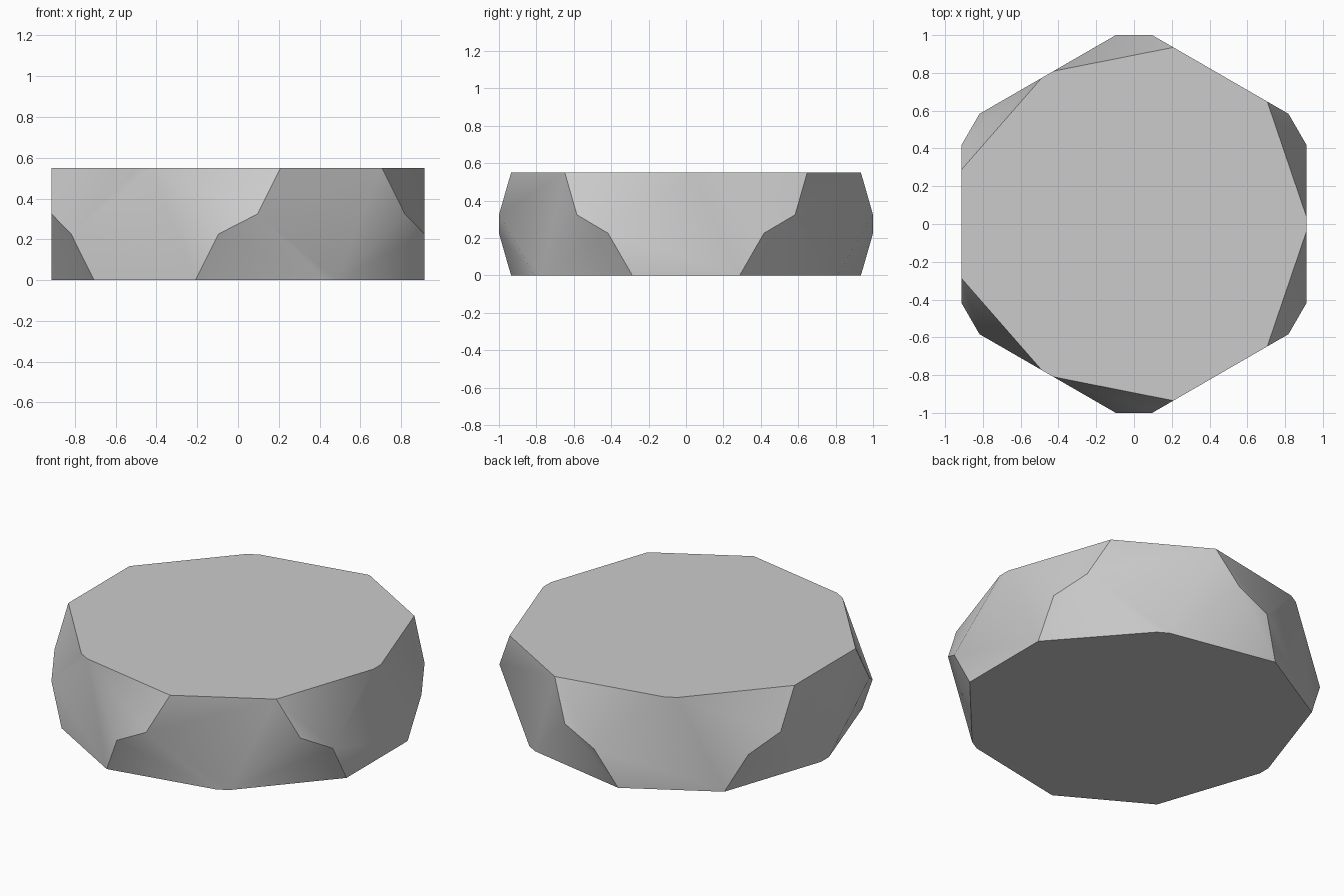
import bpy, bmesh
from math import cos, sin, radians
from mathutils import Vector

cube = bpy.data.objects.get("Cube")
if cube:
    bpy.data.objects.remove(cube, do_unlink=True)

HEIGHT = 0.55
RADIUS = 1.0555

# Plain grey material
grey = bpy.data.materials.new("light_grey")
grey.use_nodes = True
color = (0.6, 0.6, 0.6, 1.0)
grey.diffuse_color = color
grey.node_tree.nodes["Principled BSDF"].inputs["Base Color"].default_value = color

# Hexagonal prism
bm = bmesh.new()
angles = [radians(30 + 60 * k) for k in range(6)]
base = bm.faces.new([bm.verts.new((RADIUS * cos(a), RADIUS * sin(a), 0)) for a in angles])
ext = bmesh.ops.extrude_face_region(bm, geom=[base], use_keep_orig=True)
bmesh.ops.translate(bm, vec=(0, 0, HEIGHT),
                    verts=[g for g in ext["geom"] if isinstance(g, bmesh.types.BMVert)])
bmesh.ops.recalc_face_normals(bm, faces=bm.faces)


def slice_off(point, normal):
    """Cut away everything outside the plane and cap the hole."""
    geom = bm.verts[:] + bm.edges[:] + bm.faces[:]
    cut = bmesh.ops.bisect_plane(bm, geom=geom, plane_co=point, plane_no=normal,
                                 dist=1e-5, clear_outer=True)
    edges = [g for g in cut["geom_cut"] if isinstance(g, bmesh.types.BMEdge)]
    bmesh.ops.contextual_create(bm, geom=edges)


# Two skewed bevels per corner, upper and lower, mirrored at every other corner
for k, a in enumerate(angles):
    out = Vector((cos(a), sin(a), 0))
    side = Vector((-sin(a), cos(a), 0)) * (1 if k % 2 == 0 else -1)
    point = out + Vector((0, 0, HEIGHT / 2))
    for s in (1, -1):
        normal = out * 5.05 + s * (Vector((0, 0, 1.95)) - side)
        slice_off(point, normal.normalized())

bmesh.ops.remove_doubles(bm, verts=bm.verts, dist=1e-4)
bmesh.ops.recalc_face_normals(bm, faces=bm.faces)
mesh = bpy.data.meshes.new("faceted_block")
bm.to_mesh(mesh)
bm.free()
mesh.materials.append(grey)

block = bpy.data.objects.new("faceted_block", mesh)
bpy.context.collection.objects.link(block)

# Smooth the shallow edges, keep the steep ones sharp
bpy.ops.object.select_all(action="DESELECT")
block.select_set(True)
bpy.context.view_layer.objects.active = block
bpy.ops.object.shade_smooth_by_angle(angle=radians(32))
